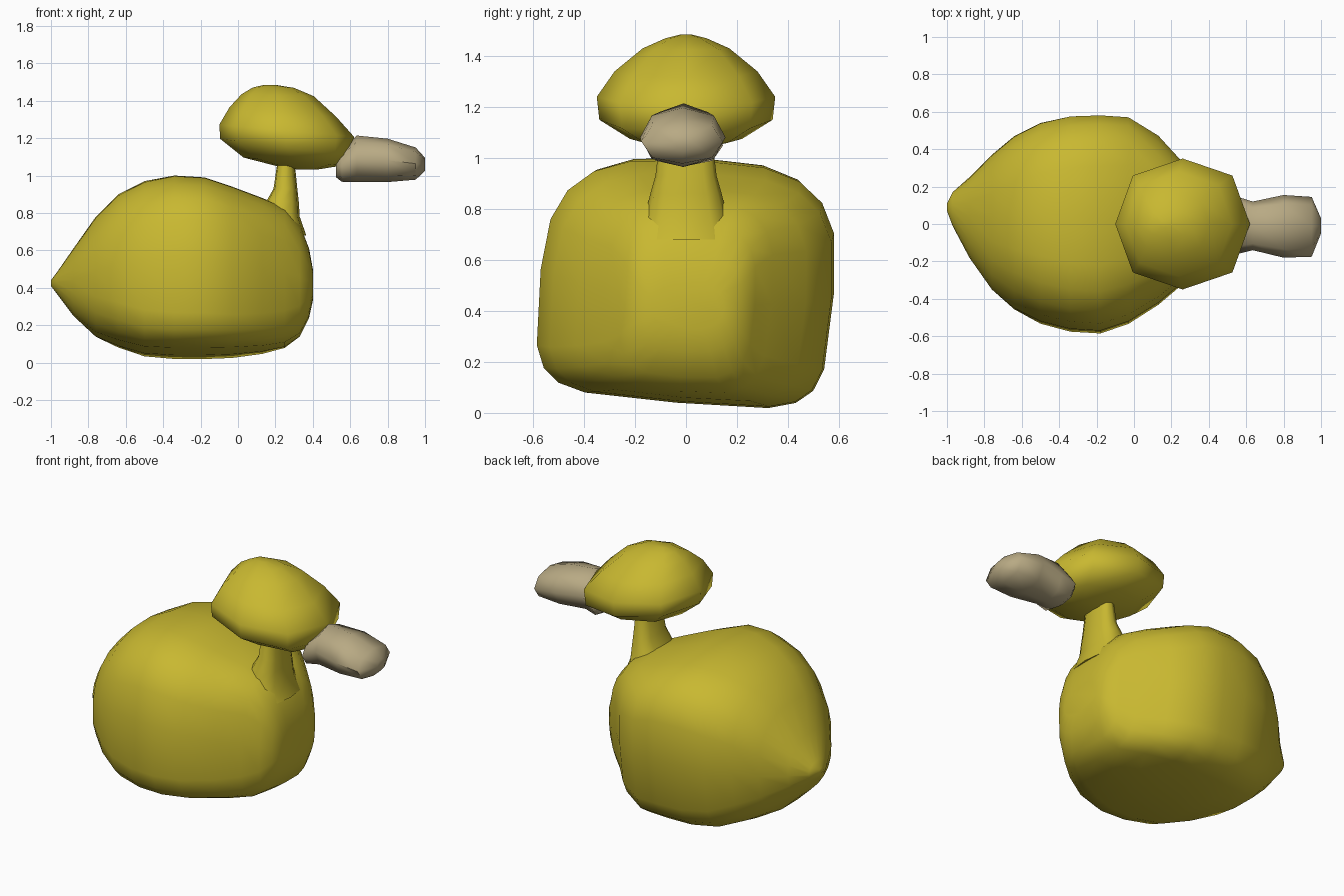
import bpy, bmesh, math

def material(name, rgb):
    m = bpy.data.materials.new(name)
    m.diffuse_color = (*rgb, 1)
    return m

yellow = material("yellow", (0.58, 0.48, 0.03))
beige = material("beige", (0.48, 0.40, 0.23))

def oval(n, power_hi=2.0, power_lo=None):
    """Rounded-square outline in -1..1; upper and lower halves can differ."""
    pts = []
    for i in range(n):
        a = 2 * math.pi * i / n
        c, s = math.cos(a), math.sin(a)
        p = power_hi if s >= 0 else (power_lo or power_hi)
        pts.append((math.copysign(abs(c) ** (2 / p), c) if abs(c) > 1e-6 else 0.0,
                    math.copysign(abs(s) ** (2 / p), s) if abs(s) > 1e-6 else 0.0))
    return pts

def loft(name, rings, mat, angle=60):
    bm = bmesh.new()
    vs = [[bm.verts.new(p) for p in r] for r in rings]
    n = len(vs[0])
    for a, b in zip(vs, vs[1:]):
        for i in range(n):
            j = (i + 1) % n
            bm.faces.new((a[i], a[j], b[j], b[i]))
    bm.faces.new(vs[0])
    bm.faces.new(vs[-1])
    bmesh.ops.recalc_face_normals(bm, faces=bm.faces)
    me = bpy.data.meshes.new(name)
    bm.to_mesh(me)
    bm.free()
    ob = bpy.data.objects.new(name, me)
    bpy.context.collection.objects.link(ob)
    me.materials.append(mat)
    bpy.ops.object.select_all(action='DESELECT')
    ob.select_set(True)
    bpy.context.view_layer.objects.active = ob
    bpy.ops.object.shade_smooth_by_angle(angle=math.radians(angle))
    return ob

def rings_along_x(stations, n):
    """Station: x, y min, y max, z min, z max, upper power, lower power, tilt."""
    out = []
    for x, y0, y1, z0, z1, hi, lo, tilt in stations:
        yc, zc, w, h = (y0 + y1) / 2, (z0 + z1) / 2, (y1 - y0) / 2, (z1 - z0) / 2
        ring = []
        for u, v in oval(n, hi, lo):
            y, z = w * u, h * v
            slope = tilt * (0.05 if v > 0 else 0.085)
            ring.append((x, yc + y + tilt * 0.09 * z, max(0, zc + z - slope * y)))
        out.append(ring)
    return out

def rings_along_z(levels, n, power):
    """Level: z, x min, x max, y half width, slope along x."""
    return [[((x0 + x1) / 2 + (x1 - x0) / 2 * u, w * v, z - s * (x1 - x0) / 2 * u)
             for u, v in oval(n, power)] for z, x0, x1, w, s in levels]

# Body: pointed tail to blunt breast, leaning slightly to one side
loft("body", rings_along_x([
    (-1.00, 0.07, 0.11, 0.41, 0.44, 2.0, 2.0, 0),
    (-0.97, -0.01, 0.17, 0.37, 0.48, 2.0, 2.0, 0.3),
    (-0.88, -0.18, 0.25, 0.25, 0.61, 2.1, 2.3, 0.6),
    (-0.76, -0.35, 0.37, 0.14, 0.78, 2.3, 2.8, 1),
    (-0.64, -0.45, 0.47, 0.09, 0.90, 2.5, 3.6, 1),
    (-0.50, -0.52, 0.54, 0.05, 0.97, 2.7, 4.5, 1),
    (-0.34, -0.56, 0.575, 0.04, 1.00, 2.9, 5.0, 1),
    (-0.18, -0.57, 0.58, 0.04, 0.99, 3.0, 5.0, 1),
    (-0.03, -0.52, 0.57, 0.045, 0.94, 3.0, 5.0, 1),
    (0.13, -0.42, 0.47, 0.06, 0.88, 3.0, 4.5, 1),
    (0.25, -0.32, 0.335, 0.085, 0.83, 3.2, 4.0, 1),
    (0.33, -0.26, 0.27, 0.14, 0.74, 3.2, 3.5, 0.8),
    (0.38, -0.21, 0.22, 0.24, 0.61, 3.0, 3.0, 0.5),
    (0.40, -0.14, 0.15, 0.33, 0.50, 2.5, 2.5, 0.3)], 20), yellow)

# Neck: flares down into the body
loft("neck", rings_along_z([
    (0.68, 0.10, 0.365, 0.19, 0),
    (0.78, 0.12, 0.33, 0.16, 0),
    (0.86, 0.15, 0.325, 0.14, 0),
    (0.93, 0.19, 0.317, 0.12, 0),
    (1.10, 0.215, 0.30, 0.10, 0)], 12, 2.6), yellow)

# Head: low octagonal dome sloping towards the bill
loft("head", rings_along_z([
    (1.033, 0.27, 0.42, 0.06, 0.02),
    (1.075, 0.03, 0.56, 0.22, 0.08),
    (1.15, -0.095, 0.61, 0.34, 0.13),
    (1.24, -0.10, 0.62, 0.35, 0.09),
    (1.34, -0.045, 0.525, 0.28, 0.09),
    (1.43, 0.02, 0.405, 0.17, 0.03),
    (1.47, 0.08, 0.30, 0.08, 0.01),
    (1.485, 0.14, 0.20, 0.02, 0)], 8, 2.3), yellow)

# Bill: narrow root, wide tip
loft("bill", rings_along_x([
    (0.525, -0.10, 0.10, 0.99, 1.10, 2.2, 2.2, 0),
    (0.555, -0.16, 0.145, 0.967, 1.13, 2.2, 2.2, 0),
    (0.635, -0.14, 0.12, 0.965, 1.214, 2.2, 2.2, 0),
    (0.80, -0.18, 0.155, 0.965, 1.197, 2.2, 2.2, 0),
    (0.95, -0.175, 0.145, 0.978, 1.15, 2.2, 2.2, 0),
    (1.00, -0.05, 0.03, 1.025, 1.095, 2.2, 2.2, 0)], 8), beige)
